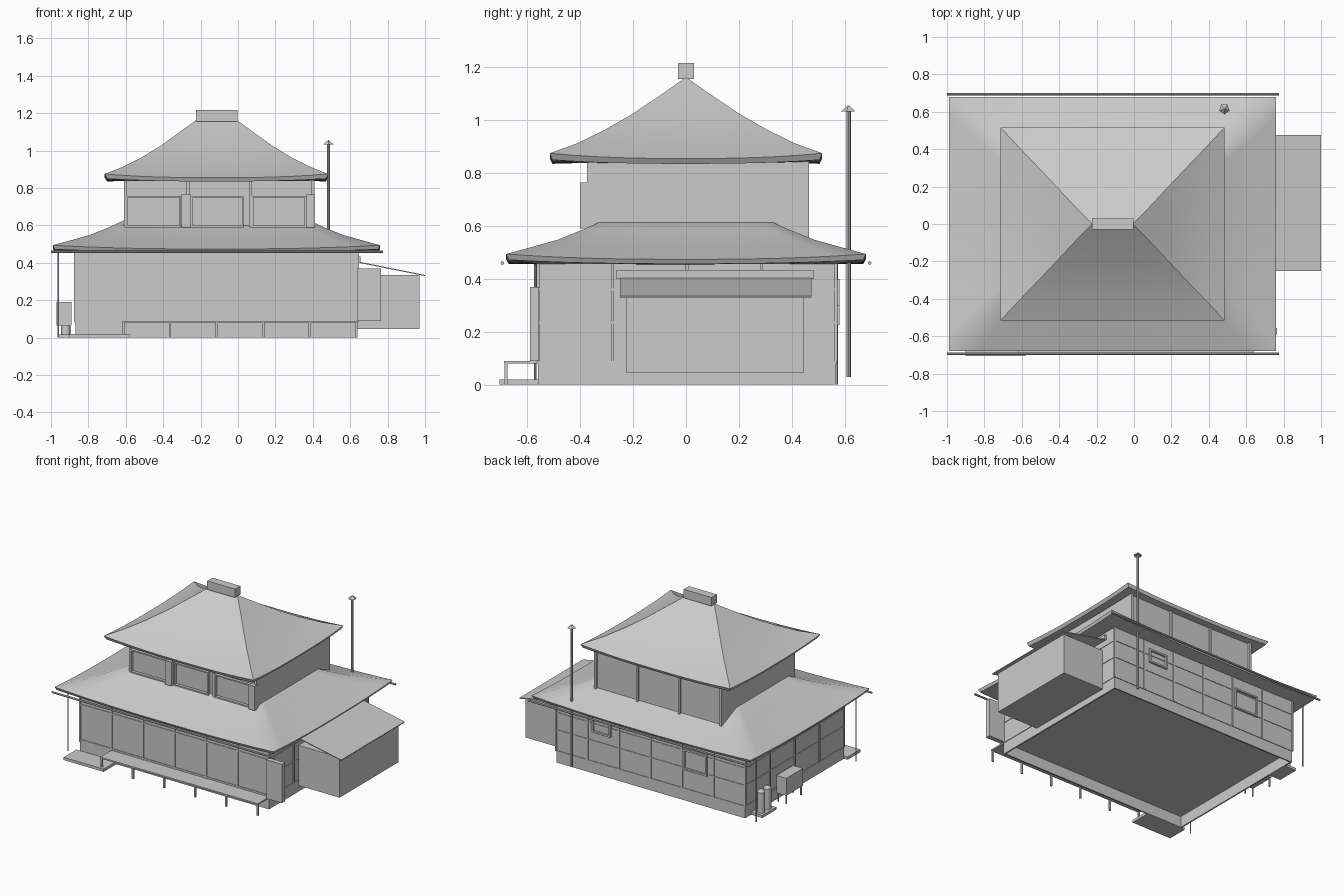
import bpy, bmesh, math
from mathutils import Vector

old = bpy.data.objects.get("Cube")
if old:
    bpy.data.objects.remove(old, do_unlink=True)

grey = bpy.data.materials.new("plain_grey")
grey.use_nodes = True
grey.diffuse_color = (0.6, 0.6, 0.6, 1)
grey.node_tree.nodes["Principled BSDF"].inputs["Base Color"].default_value = (0.6, 0.6, 0.6, 1)


def finish(name, bm, smooth=False):
    bmesh.ops.recalc_face_normals(bm, faces=bm.faces)
    mesh = bpy.data.meshes.new(name)
    bm.to_mesh(mesh)
    bm.free()
    mesh.materials.append(grey)
    ob = bpy.data.objects.new(name, mesh)
    bpy.context.collection.objects.link(ob)
    if smooth:
        bpy.ops.object.select_all(action='DESELECT')
        bpy.context.view_layer.objects.active = ob
        ob.select_set(True)
        bpy.ops.object.shade_smooth_by_angle(angle=math.radians(35))
    return ob


def add_box(bm, x, y, z):
    """Box from three (low, high) ranges."""
    verts = bmesh.ops.create_cube(bm, size=1)["verts"]
    for v in verts:
        v.co = Vector([(r[0] + r[1]) / 2 + c * (r[1] - r[0]) for c, r in zip(v.co, (x, y, z))])


def box(name, x, y, z):
    bm = bmesh.new()
    add_box(bm, x, y, z)
    return finish(name, bm)


def boxes(name, ranges):
    bm = bmesh.new()
    for r in ranges:
        add_box(bm, *r)
    return finish(name, bm)


def rod(name, start, end, r1, r2=None, sides=8):
    a, b = Vector(start), Vector(end)
    bm = bmesh.new()
    bmesh.ops.create_cone(bm, cap_ends=True, segments=sides, radius1=r1,
                          radius2=r1 if r2 is None else r2, depth=(b - a).length)
    turn = (b - a).to_track_quat('Z', 'Y')
    for v in bm.verts:
        v.co = turn @ v.co + (a + b) / 2
    return finish(name, bm, True)


CX = -0.115  # centre line of the house


def hip_roof(name, rings, steps=12):
    """Loft rectangles (half x, half y, z, corner lift) into a curved hip roof."""
    bm = bmesh.new()
    loops = []
    for hx, hy, z, lift in rings:
        corners = [(-hx, -hy), (hx, -hy), (hx, hy), (-hx, hy)]
        loop = []
        for i, a in enumerate(corners):
            b = corners[(i + 1) % 4]
            for k in range(steps):
                t = k / steps
                rise = lift * abs(2 * t - 1) ** 2.5
                loop.append(bm.verts.new((CX + a[0] + (b[0] - a[0]) * t,
                                          a[1] + (b[1] - a[1]) * t, z + rise)))
        loops.append(loop)
    for low, high in zip(loops, loops[1:]):
        for i in range(len(low)):
            j = (i + 1) % len(low)
            bm.faces.new((low[i], low[j], high[j], high[i]))
    bm.faces.new(loops[0])
    bm.faces.new(loops[-1])
    return finish(name, bm, True)


# Lower roof and upper roof, from soffit to top
hip_roof("lower_roof", [
    (0.74, 0.55, 0.455, 0), (0.865, 0.67, 0.457, 0.015), (0.875, 0.68, 0.474, 0.02),
    (0.78, 0.585, 0.508, 0.012), (0.68, 0.485, 0.543, 0.005),
    (0.58, 0.385, 0.587, 0.001), (0.495, 0.30, 0.627, 0)])
hip_roof("upper_roof", [
    (0.49, 0.40, 0.838, 0), (0.585, 0.505, 0.835, 0.015), (0.598, 0.515, 0.855, 0.02),
    (0.50, 0.41, 0.903, 0.01), (0.40, 0.306, 0.96, 0.004), (0.30, 0.20, 1.024, 0.001),
    (0.20, 0.093, 1.097, 0), (0.113, 0.004, 1.16, 0)])
box("roof_ridge", (-0.225, -0.003), (-0.03, 0.03), (1.155, 1.217))

# Lower storey: thin walls around a raised floor
X0, X1, Y0, Y1 = -0.87, 0.64, -0.56, 0.567
T = 0.01
boxes("lower_walls", [
    ((X0, X1), (Y0, Y0 + T), (0, 0.46)), ((X0, X1), (Y1 - T, Y1), (0, 0.46)),
    ((X0, X0 + T), (Y0 + T, Y1 - T), (0, 0.46)), ((X1 - T, X1), (Y0 + T, Y1 - T), (0, 0.46))])
box("ground_floor", (X0 + T, X1 - T), (Y0 + T, Y1 - T), (0.08, 0.09))

# Battens and rails on the lower walls
bay = (X1 - X0) / 6
post_x = [X0 + bay * i for i in range(7)]
P = 0.006
battens = []
for x in post_x:
    xs = (x - P, x + P)
    battens.append((xs, (Y0 - P, Y0), (0.085, 0.46)))
    battens.append((xs, (Y1, Y1 + P), (0.085, 0.46)))
for i in range(5):
    y = Y0 + (Y1 - Y0) * i / 4
    for x in (X0, X1):
        battens.append(((x - P, x + P), (y - P, y + P), (0.085, 0.46)))
for z in (0.085, 0.235, 0.36):
    zs = (z - 0.004, z + 0.004)
    battens.append(((X0, X1), (Y1, Y1 + 0.004), zs))
    for x in (X0, X1):
        battens.append(((x - 0.004, x + 0.004), (Y0, Y1), zs))
for z in (0.355, 0.1):
    battens.append(((X0, X1), (Y0 - 0.004, Y0), (z - 0.005, z + 0.005)))
boxes("wall_battens", battens)


def frame(name, x, z, y, out, bar=0.012):
    """Rectangular frame on a wall at y, standing out along y."""
    ys = (min(y, y + out), max(y, y + out))
    return boxes(name, [
        ((x[0], x[0] + bar), ys, z), ((x[1] - bar, x[1]), ys, z),
        ((x[0] + bar, x[1] - bar), ys, (z[0], z[0] + bar)),
        ((x[0] + bar, x[1] - bar), ys, (z[1] - bar, z[1]))])


frame("small_back_window", (0.20, 0.35), (0.30, 0.40), Y1, 0.014)
frame("large_back_window", (-0.57, -0.38), (0.225, 0.375), Y1, 0.014)

# Veranda, step and shutter case
box("veranda_deck", (-0.62, 0.64), (-0.688, Y0), (0.08, 0.09))
boxes("veranda_posts", [((x - 0.006, x + 0.006), (-0.686, -0.674), (0, 0.08))
                        for x in [-0.612 + 0.249 * i for i in range(6)]])
box("entrance_step", (-0.90, -0.58), (-0.705, Y0), (0, 0.02))
box("lower_shutter_case", (0.64, 0.765), (-0.59, -0.555), (0.09, 0.37))

# Side annex with lean-to roof
box("annex", (0.64, 0.97), (-0.225, 0.445), (0.045, 0.335))
lean_to = box("annex_roof", (0.645, 1.0), (-0.25, 0.475), (0, 0.006))
for v in lean_to.data.vertices:
    v.co.z += 0.40 - (v.co.x - 0.645) * 0.2
box("annex_flashing", (0.64, 0.655), (-0.262, 0.483), (0.40, 0.433))

# Upper storey
U0, U1, V0, V1 = -0.61, 0.41, -0.36, 0.45
box("upper_walls", (U0, U1), (V0, V1), (0.50, 0.85))
upper_posts = []
for i in range(4):
    x = U0 + 0.008 + (U1 - U0 - 0.016) * i / 3
    upper_posts.append(((x - 0.008, x + 0.008), (V0 - 0.014, V0), (0.58, 0.85)))
    upper_posts.append(((x - 0.008, x + 0.008), (V1, V1 + 0.014), (0.53, 0.85)))
boxes("upper_posts", upper_posts)
for side, left, right in (("right", -0.597, -0.305), ("middle", -0.25, 0.03), ("left", 0.075, 0.365)):
    frame("upper_window_" + side, (left, right), (0.59, 0.757), V0, -0.02, 0.009)
for side, left, right in (("right", -0.303, -0.252), ("left", 0.366, 0.412)):
    box("upper_shutter_case_" + side, (left, right), (-0.40, V0), (0.59, 0.765))

# Gutters and corner downpipes
for side, s in (("front", -1), ("back", 1)):
    rod("gutter_" + side, (-1, s * 0.694, 0.46), (0.775, s * 0.694, 0.46), 0.007)
    rod("downpipe_" + side, (-0.96, s * 0.57, 0), (-0.96, s * 0.57, 0.465), 0.004)

# Flue pipe with cap
rod("flue_pipe", (0.483, 0.615, 0.03), (0.483, 0.615, 1.035), 0.008)
rod("flue_cap", (0.483, 0.615, 1.033), (0.483, 0.615, 1.056), 0.029, 0.002, 5)

# Fuel tank on legs, and gas cylinders on a slab
box("fuel_tank", (-0.97, -0.89), (0.05, 0.24), (0.065, 0.19))
boxes("tank_legs", [((x - 0.004, x + 0.004), (y - 0.004, y + 0.004), (0, 0.065))
                    for x in (-0.962, -0.898) for y in (0.06, 0.23)])
box("cylinder_slab", (-0.96, X0), (0.34, 0.50), (0, 0.018))
for i, y in enumerate((0.385, 0.455)):
    rod(f"gas_cylinder_{i + 1}", (-0.92, y, 0.018), (-0.92, y, 0.165), 0.026, sides=12)
    rod(f"gas_cylinder_top_{i + 1}", (-0.92, y, 0.165), (-0.92, y, 0.185), 0.026, 0.01, 12)
